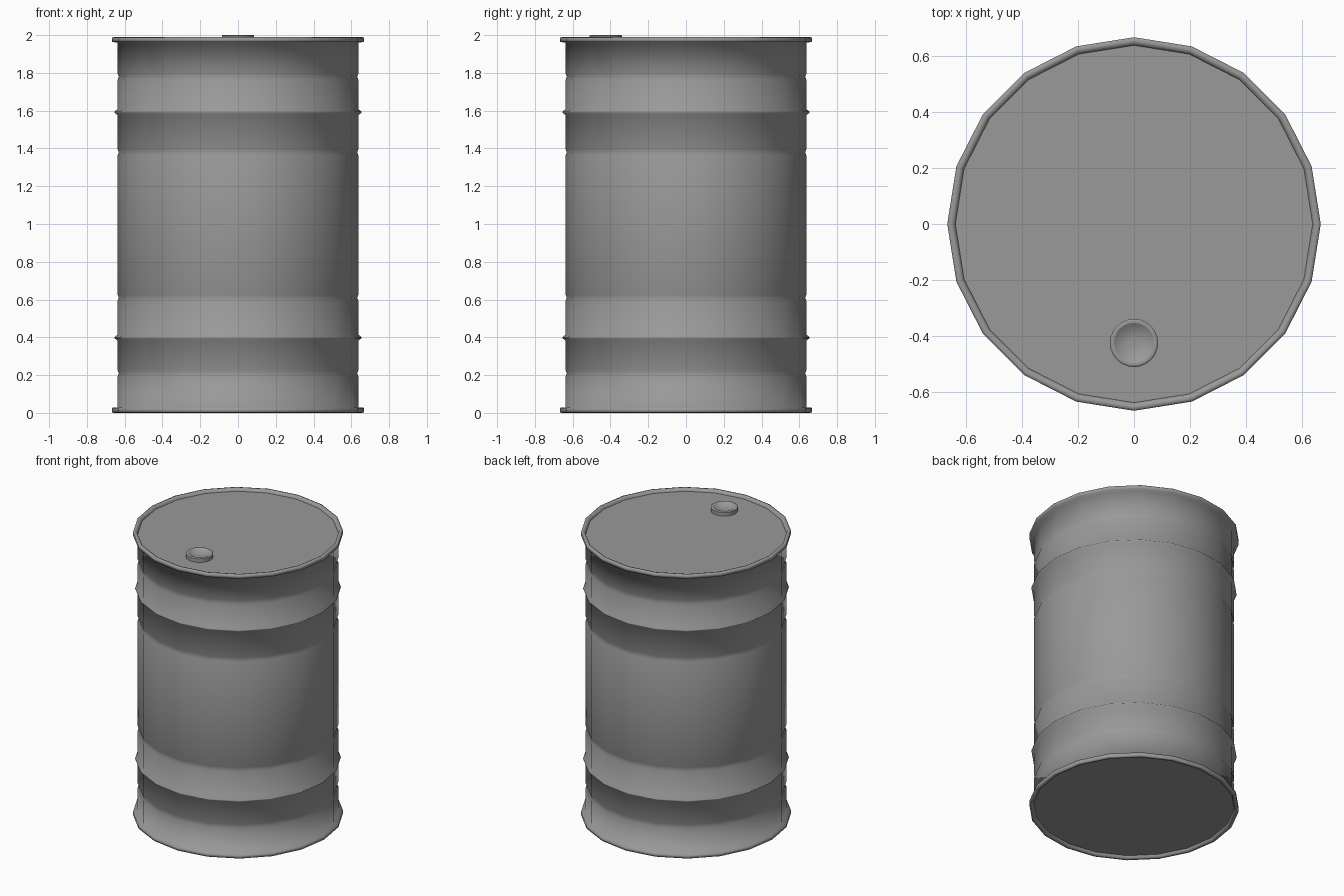
import bpy, bmesh, math

if "Cube" in bpy.data.objects:
    bpy.data.objects.remove(bpy.data.objects["Cube"])

# Dark grey paint
paint = bpy.data.materials.new("dark_grey")
paint.diffuse_color = (0.32, 0.32, 0.32, 1)
paint.use_nodes = True
paint.node_tree.nodes["Principled BSDF"].inputs["Base Color"].default_value = paint.diffuse_color


def lathe(name, profile, sides, center=(0, 0), angle=None):
    """Revolve an (r, z) profile around a vertical axis; ends are capped flat.
    The wall is fully smooth unless a sharp-edge angle is given."""
    bm = bmesh.new()
    rings = []
    for r, z in profile:
        rings.append([bm.verts.new((center[0] + r * math.cos(2 * math.pi * i / sides),
                                    center[1] + r * math.sin(2 * math.pi * i / sides), z))
                      for i in range(sides)])
    for a, b in zip(rings, rings[1:]):
        for i in range(sides):
            j = (i + 1) % sides
            bm.faces.new((a[i], a[j], b[j], b[i])).smooth = True
    bm.faces.new(rings[0][::-1])
    bm.faces.new(rings[-1])
    mesh = bpy.data.meshes.new(name)
    bm.to_mesh(mesh)
    bm.free()
    mesh.materials.append(paint)
    obj = bpy.data.objects.new(name, mesh)
    bpy.context.collection.objects.link(obj)
    if angle:
        bpy.ops.object.select_all(action='DESELECT')
        obj.select_set(True)
        bpy.context.view_layer.objects.active = obj
        bpy.ops.object.shade_smooth_by_angle(angle=math.radians(angle))
    return obj


R = 0.637          # wall radius
TOP = 1.99         # height of the rolled rim


def groove(z):
    return [(R, z - 0.015), (R - 0.006, z), (R, z + 0.015)]


def hoop(z):
    return [(R, z - 0.017), (R + 0.016, z - 0.003), (R + 0.016, z + 0.003), (R, z + 0.017)]


# Drum shell: recessed end, rolled rim, grooves and hoop, mirrored to the top half
lower = [(0.638, 0.02), (0.643, 0.003), (0.655, 0.0), (0.667, 0.003), (0.667, 0.027), (R, 0.029)]
lower += groove(0.21) + hoop(0.398) + groove(0.61)
upper = [(r, TOP - z) for r, z in reversed(lower)]
lathe("drum_shell", lower + upper, 20)

# Filler cap on the lid, with a shallow dished top
lathe("filler_cap", [(0.086, 1.955), (0.086, 1.996), (0.08, 2.0), (0.072, 2.0),
                     (0.05, 1.985), (0.02, 1.98)], 24, center=(0, -0.425), angle=30)
